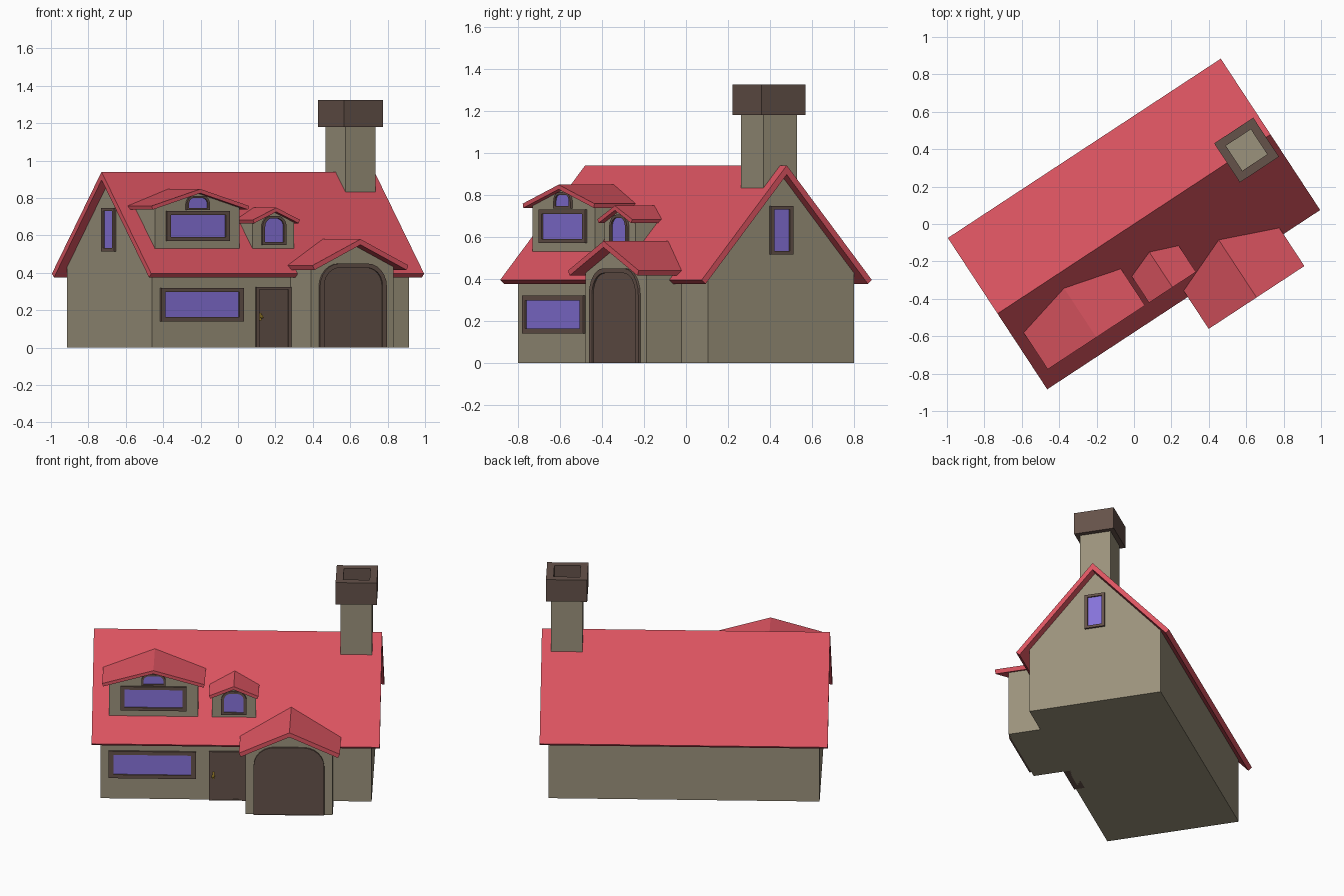
import bpy, bmesh, math
from mathutils import Matrix, Vector

if "Cube" in bpy.data.objects:
    bpy.data.objects.remove(bpy.data.objects["Cube"])

TURN = Matrix.Rotation(math.radians(33.3), 4, 'Z')
FRONT = TURN
RIGHT = TURN @ Matrix.Rotation(math.pi / 2, 4, 'Z')
LEFT = TURN @ Matrix.Rotation(-math.pi / 2, 4, 'Z')
UP = TURN @ Matrix.Rotation(-math.pi / 2, 4, 'X')   # depth axis becomes z
RIDGE, SLOPE = 0.94, 1.126                          # main roof


def material(name, rgb):
    m = bpy.data.materials.new(name)
    m.diffuse_color = (*rgb, 1)
    m.use_nodes = True
    m.node_tree.nodes["Principled BSDF"].inputs["Base Color"].default_value = m.diffuse_color
    return m


WALL = material("plaster", (0.33, 0.29, 0.20))
ROOF = material("red_tiles", (0.72, 0.09, 0.12))
WOOD = material("brown_wood", (0.13, 0.085, 0.068))
GLASS = material("violet_glass", (0.24, 0.17, 0.70))
BRASS = material("brass", (0.7, 0.45, 0.05))


def finish(bm, name, mat, matrix):
    bmesh.ops.recalc_face_normals(bm, faces=bm.faces)
    bm.transform(matrix)
    me = bpy.data.meshes.new(name)
    bm.to_mesh(me)
    bm.free()
    me.materials.append(mat)
    ob = bpy.data.objects.new(name, me)
    bpy.context.collection.objects.link(ob)
    return ob


def loop(bm, pts, d):
    return [bm.verts.new((a, -d, z)) for a, z in pts]


def bridge(bm, p, q):
    n = len(p)
    for i in range(n):
        j = (i + 1) % n
        bm.faces.new((p[i], p[j], q[j], q[i]))


def prism(name, pts, d0, d1, mat, matrix=FRONT):
    """Profile (across, up) swept from depth d0 to d1; d0=None ends on the main roof slope."""
    bm = bmesh.new()
    near = loop(bm, pts, d1)
    far = loop(bm, pts, d0 or 0)
    if d0 is None:
        for v in far:
            v.co.y = -(RIDGE - v.co.z) / SLOPE + 0.01
    bm.faces.new(near)
    bm.faces.new(far)
    bridge(bm, near, far)
    return finish(bm, name, mat, matrix)


def ring(name, outer, inner, d0, d1, mat, matrix=FRONT):
    bm = bmesh.new()
    o0, o1, i1, i0 = (loop(bm, outer, d0), loop(bm, outer, d1),
                      loop(bm, inner, d1), loop(bm, inner, d0))
    for p, q in ((o0, o1), (o1, i1), (i1, i0), (i0, o0)):
        bridge(bm, p, q)
    return finish(bm, name, mat, matrix)


def panel(c, half, z0, z1, r=0, n=6):
    """Rectangle, with rounded top corners when r > 0."""
    pts = [(c - half, z0), (c + half, z0)]
    if r <= 0:
        return pts + [(c + half, z1), (c - half, z1)]
    for side, start in ((1, 0), (-1, 90)):
        for i in range(n + 1):
            t = math.radians(start + 90 * i / n)
            pts.append((c + side * (half - r) + r * math.cos(t), z1 - r + r * math.sin(t)))
    return pts


def gable(c, half, z0, apex, slope):
    eave = apex - slope * half
    return [(c - half, z0), (c + half, z0), (c + half, eave), (c, apex), (c - half, eave)]


def chevron(c, half, apex, slope, t):
    """Roof slab section with eaves cut square to the slope."""
    k = t / (1 + slope * slope) ** 0.5          # true thickness
    s = k * slope / (1 + slope * slope) ** 0.5  # eave undercut
    hi, lo = half, half - s
    return [(c - hi, apex - slope * hi), (c, apex), (c + hi, apex - slope * hi),
            (c + lo, apex - t - slope * lo), (c, apex - t), (c - lo, apex - t - slope * lo)]


def window(name, c, half, z0, z1, d, r=0, w=0.025, fill=GLASS, matrix=FRONT, sill=True):
    inner = panel(c, half - w, z0 + (w * 0.85 if sill else 0), z1 - w * 0.85, r - w if r else 0)
    ring(name + "_frame", panel(c, half, z0, z1, r), inner, d - 0.02, d + 0.012, WOOD, matrix)
    prism(name + "_pane", inner, d - 0.02, d + 0.004, fill, matrix)


# Main house: walls and overhanging roof, profile swept along its length
prism("house_walls", gable(0, 0.415, 0, RIDGE - 0.044, SLOPE), -0.822, 0.822, WALL, RIGHT)
prism("main_roof", chevron(0, 0.484, RIDGE, SLOPE, 0.044), -0.873, 0.873, ROOF, RIGHT)

# Gable end windows
for side, m in (("right", RIGHT), ("left", LEFT)):
    window(side + "_gable_window", 0, 0.064, 0.515, 0.747, 0.822, w=0.02, matrix=m)

# Porch
prism("porch_walls", gable(0.328, 0.264, 0, 0.552, 0.458), 0.40, 0.615, WALL)
prism("porch_roof", chevron(0.332, 0.306, 0.58, 0.458, 0.03), None, 0.688, ROOF)
window("arched_door", 0.327, 0.214, 0, 0.45, 0.615, r=0.125, w=0.027, fill=WOOD, sill=False)

# Side door tucked beside the porch
window("side_door", -0.05, 0.112, 0, 0.325, 0.415, w=0.018, fill=WOOD, sill=False)
prism("side_door_sill", panel(-0.05, 0.112, 0, 0.006), 0.36, 0.42, WOOD)
prism("knob_plate", panel(-0.137, 0.006, 0.145, 0.185), 0.415, 0.43, BRASS)
bm = bmesh.new()
bmesh.ops.create_icosphere(bm, subdivisions=1, radius=0.011,
                           matrix=Matrix.Translation((-0.137, -0.438, 0.165)))
finish(bm, "door_knob", BRASS, FRONT)

# Wide ground floor window
window("parlour_window", -0.507, 0.264, 0.14, 0.32, 0.415, w=0.028)

# Dormers: centre, wall half width, roof half width, ridge height, slope
for name, c, hw, hr, top, slope in (("large_dormer", -0.501, 0.27, 0.311, 0.848, 0.29),
                                    ("small_dormer", -0.014, 0.133, 0.15, 0.748, 0.43)):
    prism(name + "_walls", gable(c, hw, 0.53, top - 0.02, slope), None, 0.366, WALL)
    prism(name + "_roof", chevron(c, hr, top, slope, 0.022), None, 0.396, ROOF)
window("large_dormer_window", -0.501, 0.20, 0.57, 0.73, 0.366, w=0.024)
window("large_dormer_top_light", -0.501, 0.074, 0.735, 0.812, 0.366, r=0.045, w=0.014)
window("small_dormer_window", -0.014, 0.077, 0.55, 0.705, 0.366, r=0.06, w=0.017)

# Chimney shaft and open cap (swept upward)
def square(h):
    return [(0.72 - h, -h), (0.72 + h, -h), (0.72 + h, h), (0.72 - h, h)]


prism("chimney_shaft", square(0.096), 0.8, 1.22, WALL, UP)
ring("chimney_cap", square(0.125), square(0.08), 1.18, 1.325, WOOD, UP)
